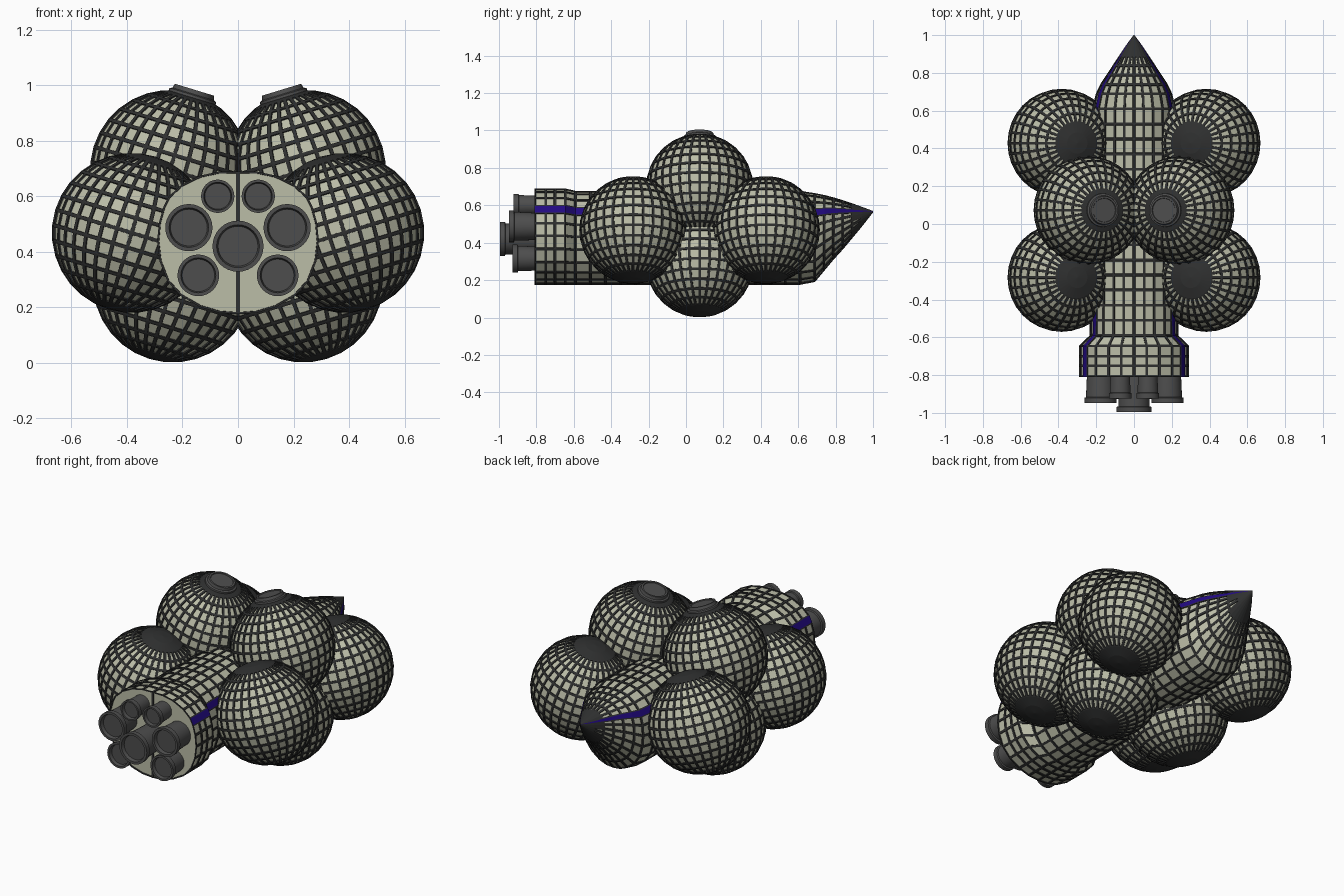
import bpy, bmesh, math
from mathutils import Matrix, Vector

if "Cube" in bpy.data.objects:
    bpy.data.objects.remove(bpy.data.objects["Cube"])


def material(name, rgb):
    m = bpy.data.materials.new(name)
    m.diffuse_color = (*rgb, 1)
    m.use_nodes = True
    m.node_tree.nodes["Principled BSDF"].inputs["Base Color"].default_value = m.diffuse_color
    return m


PANEL = material("pale panel", (0.50, 0.51, 0.39))
FRAME = material("dark frame", (0.028, 0.029, 0.029))
METAL = material("engine grey", (0.075, 0.075, 0.075))
STRIPE = material("violet stripe", (0.016, 0.003, 0.22))


def finish(bm, name, mats):
    me = bpy.data.meshes.new(name)
    bm.to_mesh(me)
    bm.free()
    for m in mats:
        me.materials.append(m)
    ob = bpy.data.objects.new(name, me)
    bpy.context.collection.objects.link(ob)
    return ob


def add_panels(bm, faces, bar=0.0065, depth=0.005):
    """Sink a pale panel (slot 0) into each face, leaving dark bars (slot 1)."""
    good = [f for f in faces
            if len(f.verts) > 3 and min(e.calc_length() for e in f.edges) > 0.014]
    bmesh.ops.inset_individual(bm, faces=good, thickness=bar, depth=0, use_even_offset=True)
    bmesh.ops.inset_individual(bm, faces=good, thickness=0.0008, depth=-depth, use_even_offset=True)
    for f in good:
        f.material_index = 0


def lathe(name, profile, matrix, mat, segs=32):
    """Spin (radius, height) points about local z."""
    bm = bmesh.new()
    rings = []
    for r, h in profile:
        rings.append([bm.verts.new((r * math.cos(2 * math.pi * i / segs),
                                    r * math.sin(2 * math.pi * i / segs), h))
                      for i in range(segs)])
    for a, b in zip(rings, rings[1:]):
        for i in range(segs):
            j = (i + 1) % segs
            bm.faces.new((a[i], a[j], b[j], b[i]))
    bm.faces.new(rings[0][::-1])
    bm.faces.new(rings[-1])
    bm.transform(matrix)
    ob = finish(bm, name, [mat])
    bpy.context.view_layer.objects.active = ob
    ob.select_set(True)
    bpy.ops.object.shade_smooth_by_angle(angle=math.radians(30))
    ob.select_set(False)
    return ob


# spherical tanks, with axes leaning towards the centre line
R, TILT = 0.288, math.radians(17)
tanks = [("front_tank", 0.383, -0.283, 0.468), ("rear_tank", 0.383, 0.428, 0.468),
         ("upper_tank", 0.245, 0.073, 0.695), ("lower_tank", 0.235, 0.073, 0.289)]
for base, x, y, z in tanks:
    for side, s in (("left", -1), ("right", 1)):
        M = Matrix.Translation((s * x, y, z)) @ Matrix.Rotation(-s * TILT, 4, 'Y')
        bm = bmesh.new()
        bmesh.ops.create_uvsphere(bm, u_segments=32, v_segments=16, radius=R)
        for f in bm.faces:
            f.material_index = 1
        add_panels(bm, list(bm.faces))
        bm.transform(M)
        finish(bm, f"{base}_{side}", [PANEL, FRAME])
        # hatch on the upper tanks
        if base == "upper_tank":
            lathe(f"tank_hatch_{side}",
                  [(0.09, 0.26), (0.088, 0.282), (0.078, 0.286), (0.074, 0.302),
                   (0.064, 0.302), (0.062, 0.297)], M, METAL)

# hull: half section (x, height fraction) from top to bottom, lofted along y
section = [(0, 1), (.055, .998), (.11, .97), (.165, .905), (.203, .82), (.217, .75),
           (.23, .64), (.235, .51), (.228, .37), (.205, .23), (.165, .125),
           (.11, .05), (.055, .01), (0, 0)]
STRIPE_BAND = 4
loop = section + [(-x, t) for x, t in section[-2:0:-1]]
N, H = len(loop), len(section)

# stations: y, width factor, bottom z, top z
stations = [(-.81, 1.24, .175, .69), (-.75, 1.24, .175, .69), (-.70, 1.24, .175, .69),
            (-.645, 1.24, .175, .69), (-.59, 1.0, .175, .677)]
stations += [(-.59 + .08 * i, 1.0 - .004 * i, .175, .677) for i in range(1, 16)]
stations += [(.69, .86, .19, .665), (.74, .76, .25, .655), (.79, .62, .31, .642),
             (.84, .48, .365, .627), (.89, .34, .425, .61), (.94, .2, .485, .592),
             (1.0, .01, .562, .57)]

bm = bmesh.new()
rings = [[bm.verts.new((x * sx, y, lo + t * (hi - lo))) for x, t in loop]
         for y, sx, lo, hi in stations]
plates = []
for a, b in zip(rings, rings[1:]):
    for i in range(N):
        j = (i + 1) % N
        f = bm.faces.new((a[i], a[j], b[j], b[i]))
        if i in (STRIPE_BAND, N - 1 - STRIPE_BAND):
            f.material_index = 2
        else:
            f.material_index = 1
            plates.append(f)
# engine bulkhead in two halves, and the nose tip
first = rings[0]
for half in (first[:H], first[H - 1:] + first[:1]):
    f = bm.faces.new(half)
    f.material_index = 1
    plates.append(f)
bm.faces.new(rings[-1]).material_index = 1
bmesh.ops.recalc_face_normals(bm, faces=list(bm.faces))
add_panels(bm, plates)
finish(bm, "hull", [PANEL, FRAME, STRIPE])

# engines: x, z, radius, length beyond the bulkhead
engines = [("main_engine", 0, .42, .092, .19), ("middle_engine", .177, .487, .085, .142),
           ("lower_engine", .143, .315, .075, .122), ("upper_engine", .073, .60, .06, .118)]
for base, x, z, r, L in engines:
    for s in ((1,) if x == 0 else (-1, 1)):
        M = Matrix.Translation((s * x, -.805, z)) @ Matrix.Rotation(math.pi / 2, 4, 'X')
        lathe(base + ("" if x == 0 else "_left" if s < 0 else "_right"),
              [(r * .84, -.02), (r * .9, L - .05), (r * .9, L - .03), (r, L - .027),
               (r, L), (r * .84, L), (r * .78, L - .02)], M, METAL)
